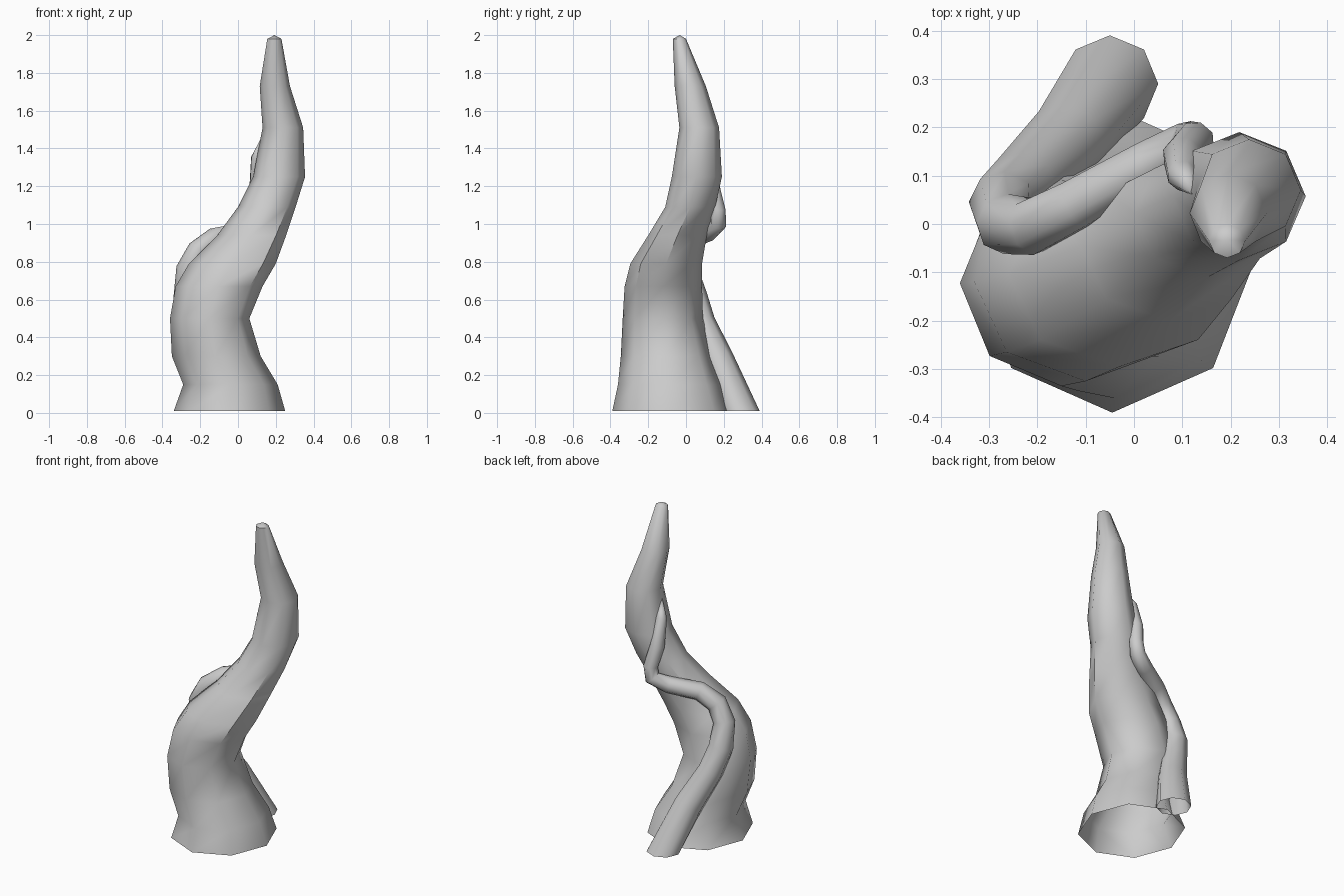
import bpy
import bmesh
from math import cos, sin, pi, radians
from mathutils import Vector

if "Cube" in bpy.data.objects:
    bpy.data.objects.remove(bpy.data.objects["Cube"])

SIDES = 8
grey = bpy.data.materials.new("plain_grey")
grey.use_nodes = True
COLOUR = (0.6, 0.6, 0.6, 1)
grey.diffuse_color = COLOUR
grey.node_tree.nodes["Principled BSDF"].inputs["Base Color"].default_value = COLOUR


def loft(name, rings, tip):
    """Skin a list of point rings, open at the bottom, closed to a tip point."""
    bm = bmesh.new()
    loops = [[bm.verts.new(p) for p in ring] for ring in rings]
    for low, high in zip(loops, loops[1:]):
        for i in range(SIDES):
            j = (i + 1) % SIDES
            bm.faces.new((low[i], low[j], high[j], high[i]))
    apex = bm.verts.new(tip)
    for i in range(SIDES):
        bm.faces.new((loops[-1][i], loops[-1][(i + 1) % SIDES], apex))
    mesh = bpy.data.meshes.new(name)
    bm.to_mesh(mesh)
    bm.free()
    mesh.materials.append(grey)
    obj = bpy.data.objects.new(name, mesh)
    bpy.context.collection.objects.link(obj)
    bpy.ops.object.select_all(action="DESELECT")
    obj.select_set(True)
    bpy.context.view_layer.objects.active = obj
    bpy.ops.object.shade_smooth_by_angle(angle=radians(50))


def ring(centre, side, up, rx, ry):
    return [centre + side * rx * cos(2 * pi * i / SIDES) + up * ry * sin(2 * pi * i / SIDES)
            for i in range(SIDES)]


X, Y = Vector((1, 0, 0)), Vector((0, 1, 0))

# Main tentacle: height, then x extent and y extent of each section
sections = [
    (0.01, -0.34, 0.25, -0.39, 0.24),
    (0.15, -0.29, 0.21, -0.36, 0.19),
    (0.30, -0.35, 0.12, -0.345, 0.14),
    (0.50, -0.36, 0.06, -0.335, 0.09),
    (0.67, -0.33, 0.13, -0.325, 0.085),
    (0.79, -0.26, 0.20, -0.295, 0.085),
    (0.94, -0.11, 0.255, -0.20, 0.11),
    (1.09, 0.0, 0.305, -0.11, 0.155),
    (1.25, 0.08, 0.355, -0.075, 0.19),
    (1.51, 0.13, 0.345, -0.035, 0.175),
    (1.73, 0.115, 0.275, -0.06, 0.105),
    (1.98, 0.155, 0.23, -0.07, 0.0),
]
loft("main_tentacle",
     [ring(Vector(((a + b) / 2, (c + d) / 2, z)), X, Y, (b - a) / 2, (d - c) / 2)
      for z, a, b, c, d in sections], (0.193, -0.033, 2.0))

# Thin tentacle winding up the back: x, y, z, radius
path = [
    (-0.05, 0.29, 0.01, 0.10),
    (-0.14, 0.17, 0.28, 0.085),
    (-0.23, 0.08, 0.48, 0.075),
    (-0.27, 0.04, 0.62, 0.072),
    (-0.265, 0.0, 0.76, 0.063),
    (-0.21, -0.005, 0.86, 0.06),
    (-0.12, 0.04, 0.93, 0.055),
    (0.03, 0.125, 0.96, 0.05),
    (0.115, 0.17, 1.0, 0.045),
    (0.125, 0.17, 1.07, 0.042),
    (0.10, 0.14, 1.19, 0.042),
    (0.10, 0.10, 1.35, 0.032),
]
tip = Vector((0.125, 0.06, 1.46))
points = [Vector(p[:3]) for p in path] + [tip]
rings, side = [], X
for i, p in enumerate(path):
    if i == 0:
        tangent = Vector((0, 0, 1))
    else:
        tangent = ((points[i + 1] - points[i]).normalized()
                   + (points[i] - points[i - 1]).normalized()).normalized()
    side = (side - tangent * side.dot(tangent)).normalized()
    rings.append(ring(points[i], side, tangent.cross(side), p[3], p[3]))
loft("thin_tentacle", rings, tip)
